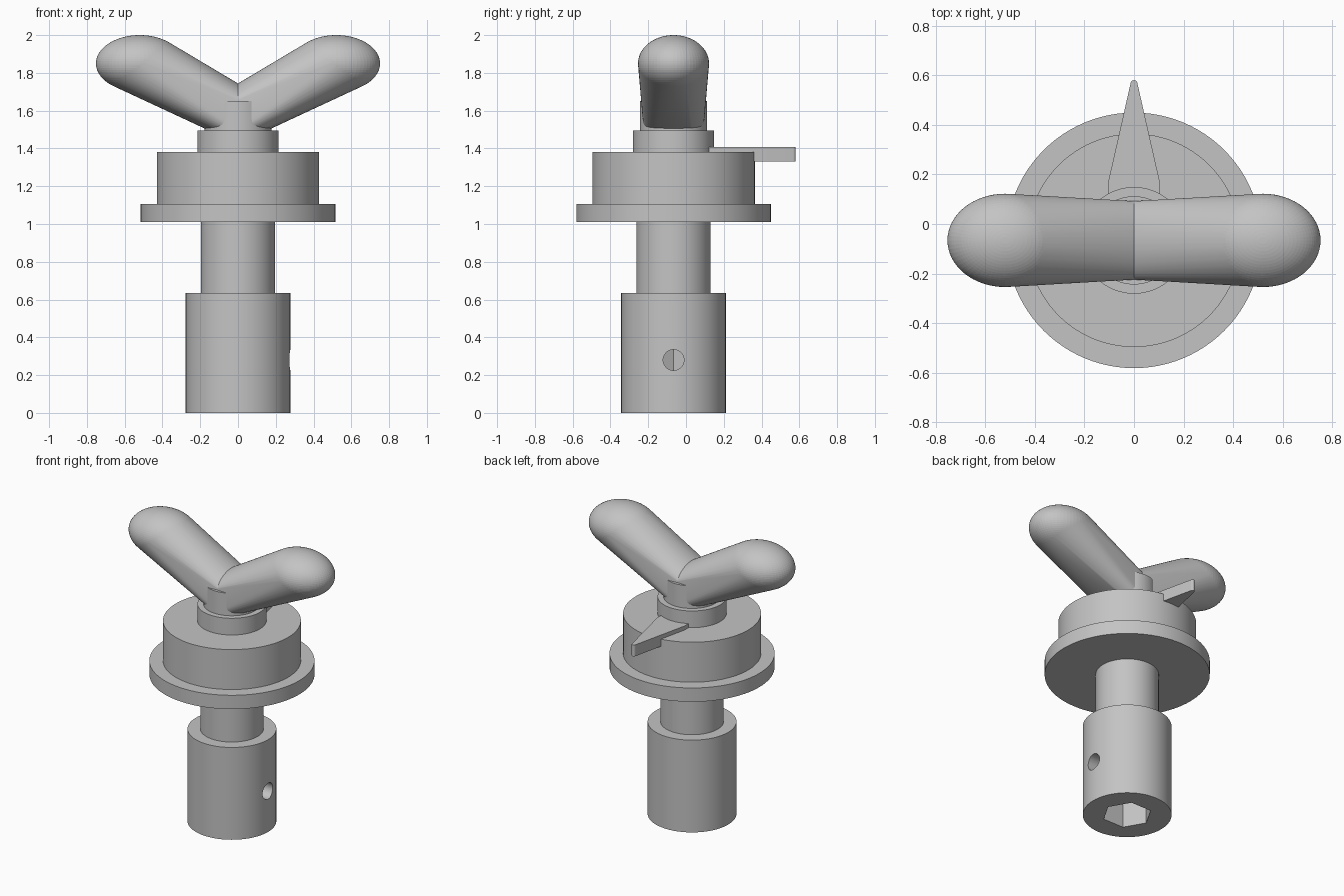
import bpy, bmesh, math
from mathutils import Matrix, Vector

AXIS_Y = -0.066   # shared vertical axis of all turned parts
SEGS = 96

cube = bpy.data.objects.get("Cube")
if cube:
    bpy.data.objects.remove(cube, do_unlink=True)

grey = bpy.data.materials.new("plain grey")
grey.use_nodes = True
grey.diffuse_color = (0.55, 0.55, 0.55, 1)
grey.node_tree.nodes["Principled BSDF"].inputs["Base Color"].default_value = grey.diffuse_color


def finish(name, bm):
    """Turn a bmesh into a named object with the shared material."""
    bmesh.ops.recalc_face_normals(bm, faces=bm.faces)
    mesh = bpy.data.meshes.new(name)
    bm.to_mesh(mesh)
    bm.free()
    mesh.materials.append(grey)
    obj = bpy.data.objects.new(name, mesh)
    bpy.context.collection.objects.link(obj)
    return obj


def select(obj):
    bpy.ops.object.select_all(action='DESELECT')
    obj.select_set(True)
    bpy.context.view_layer.objects.active = obj


def smooth(obj):
    select(obj)
    bpy.ops.object.shade_smooth_by_angle(angle=math.radians(30))


def add_cylinder(bm, radius, z0, z1, segs=SEGS):
    place = Matrix.Translation((0, AXIS_Y, (z0 + z1) / 2))
    bmesh.ops.create_cone(bm, cap_ends=True, segments=segs, radius1=radius,
                          radius2=radius, depth=z1 - z0, matrix=place)


def cylinder(name, radius, z0, z1, segs=SEGS):
    bm = bmesh.new()
    add_cylinder(bm, radius, z0, z1, segs)
    return finish(name, bm)


def cut(obj, cutter):
    """Subtract the cutter from the object, then discard it."""
    cutter.hide_render = True
    mod = obj.modifiers.new("cut", 'BOOLEAN')
    mod.operation = 'DIFFERENCE'
    mod.solver = 'EXACT'
    mod.object = cutter
    select(obj)
    bpy.ops.object.modifier_apply(modifier=mod.name)
    bpy.data.objects.remove(cutter, do_unlink=True)


# Turned parts, bottom to top: name, radius, bottom, top
turned = [
    ("socket", 0.277, 0.0, 0.635),
    ("shaft", 0.197, 0.635, 1.01),
    ("flange", 0.515, 1.01, 1.105),
    ("hub", 0.43, 1.105, 1.38),
    ("collar", 0.215, 1.38, 1.495),
    ("post", 0.178, 1.495, 1.65),
]
parts = {name: cylinder(name, r, z0, z1) for name, r, z0, z1 in turned}

# Hexagonal bore with a corner pointing to +x
bm = bmesh.new()
add_cylinder(bm, 0.155, -0.1, 0.5, 6)
top = max(bm.verts, key=lambda v: v.co.z)
ang = math.atan2(top.co.y - AXIS_Y, top.co.x)
bmesh.ops.rotate(bm, verts=bm.verts, cent=(0, AXIS_Y, 0),
                 matrix=Matrix.Rotation(-ang, 3, 'Z'))
cut(parts["socket"], finish("bore_cutter", bm))

# Round set-screw hole through the left wall
bm = bmesh.new()
bmesh.ops.create_cone(bm, cap_ends=True, segments=40, radius1=0.055, radius2=0.055, depth=0.4,
                      matrix=Matrix.Translation((0.2, AXIS_Y, 0.28))
                      @ Matrix.Rotation(math.pi / 2, 4, 'Y'))
cut(parts["socket"], finish("screw_hole_cutter", bm))

for part in parts.values():
    smooth(part)

# Handle arms: hull of an upright core and a flattened end knob
for name, side in (("left_handle_arm", 1), ("right_handle_arm", -1)):
    bm = bmesh.new()
    add_cylinder(bm, 0.158, 1.497, 1.65, 64)
    bmesh.ops.create_uvsphere(bm, u_segments=64, v_segments=40, radius=1,
                              matrix=Matrix.Translation((side * 0.52, AXIS_Y, 1.85))
                              @ Matrix.Diagonal((0.232, 0.188, 0.15, 1)))
    hull = bmesh.ops.convex_hull(bm, input=bm.verts)
    inner = set(hull["geom_interior"]) | set(hull["geom_unused"])
    bmesh.ops.delete(bm, geom=[g for g in inner if isinstance(g, bmesh.types.BMVert)],
                     context='VERTS')
    old = [f for f in bm.faces if len(f.verts) > 4]
    bmesh.ops.delete(bm, geom=old, context='FACES_ONLY')
    smooth(finish(name, bm))

# Pointer: tapered plate with a rounded tip, facing the back
half = [(0.105, 0.05), (0.105, 0.165)]
tip = [(0.014 * math.cos(a), 0.566 + 0.014 * math.sin(a))
       for a in (math.pi * i / 8 for i in range(9))]
outline = half + tip + [(-x, y) for x, y in reversed(half)]
bm = bmesh.new()
base = bm.faces.new([bm.verts.new((x, y, 1.33)) for x, y in outline])
ext = bmesh.ops.extrude_face_region(bm, geom=[base], use_keep_orig=True)
bmesh.ops.translate(bm, vec=Vector((0, 0, 0.078)),
                    verts=[g for g in ext["geom"] if isinstance(g, bmesh.types.BMVert)])
smooth(finish("pointer", bm))
